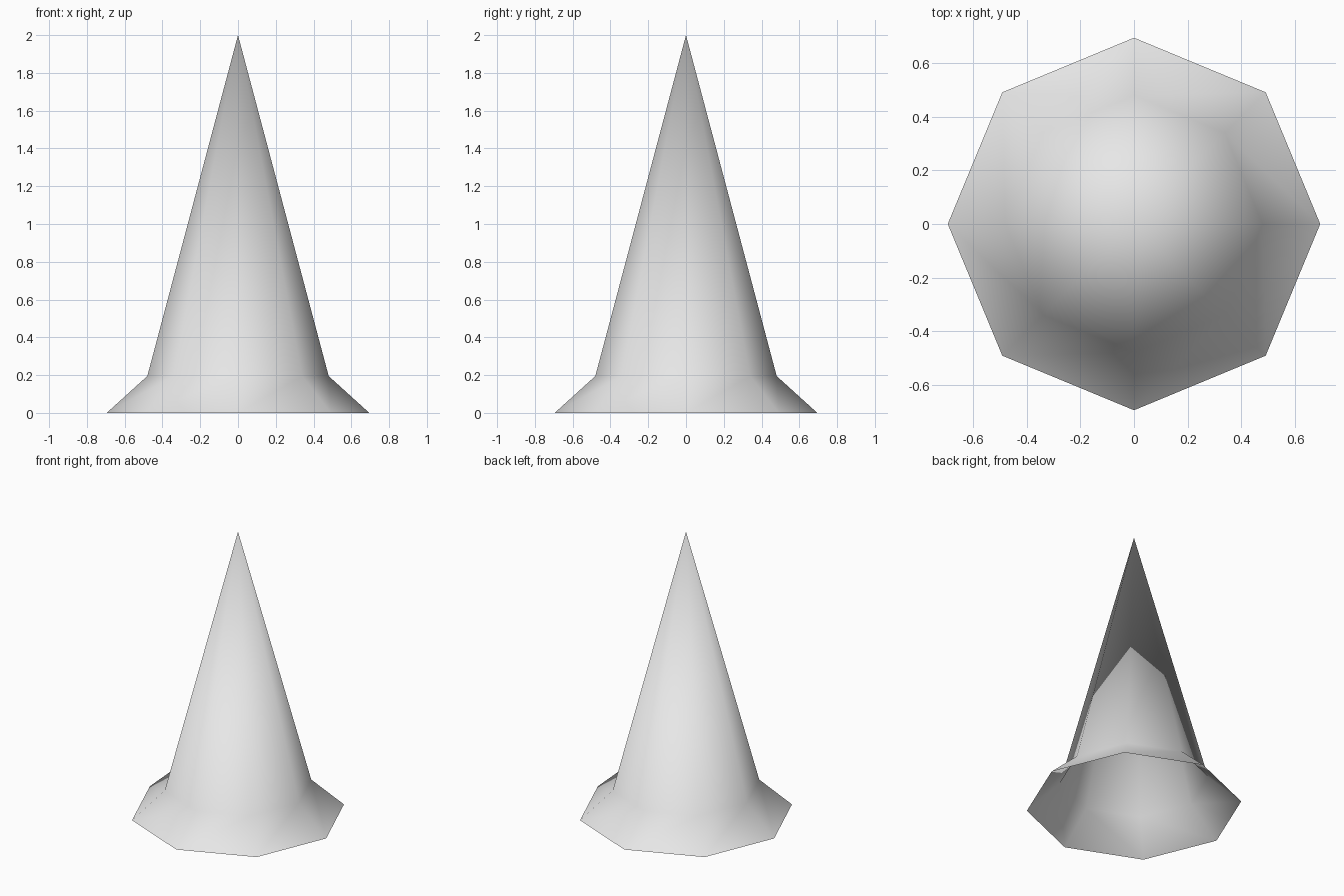
import bpy
import bmesh
from math import cos, sin, pi

SIDES = 8
cube = bpy.data.objects.get("Cube")
if cube:
    bpy.data.objects.remove(cube, do_unlink=True)

# Plain light grey material
grey = bpy.data.materials.new("light_grey")
grey.use_nodes = True
colour = (0.8, 0.8, 0.8, 1)
grey.diffuse_color = colour
grey.node_tree.nodes["Principled BSDF"].inputs["Base Color"].default_value = colour

bm = bmesh.new()


def ring(radius, z):
    angles = [2 * pi * i / SIDES for i in range(SIDES)]
    return [bm.verts.new((radius * cos(a), radius * sin(a), z)) for a in angles]


# Flared brim, open underneath, flowing into the tall cone
rim = ring(0.695, 0)
neck = ring(0.48, 0.195)
tip = bm.verts.new((0, 0, 2))
for i in range(SIDES):
    j = (i + 1) % SIDES
    bm.faces.new((rim[i], rim[j], neck[j], neck[i]))
    bm.faces.new((neck[i], neck[j], tip))

# Smooth shading runs across the whole shell
for face in bm.faces:
    face.smooth = True

mesh = bpy.data.meshes.new("flared_cone")
bm.to_mesh(mesh)
bm.free()
mesh.materials.append(grey)
cone = bpy.data.objects.new("flared_cone", mesh)
bpy.context.collection.objects.link(cone)
